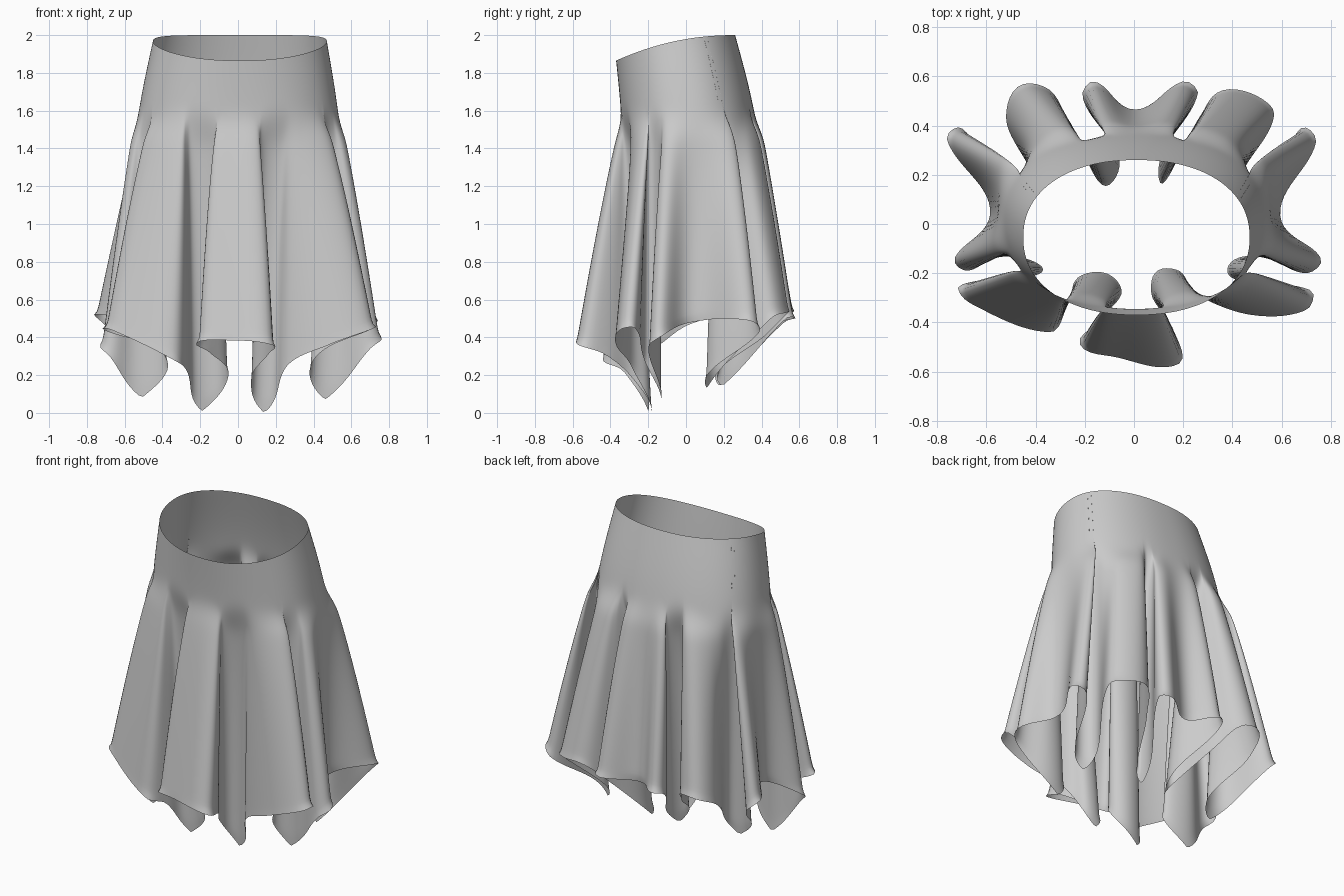
import bpy, bmesh, math
from mathutils import Vector

if "Cube" in bpy.data.objects:
    bpy.data.objects.remove(bpy.data.objects["Cube"])

# Hem line control points, counter-clockwise from the front left corner
HEM = [(-.22,-.49,.37),(-.08,-.54,.385),(.18,-.57,.36),(.16,-.43,.31),(.07,-.28,.18),(.14,-.18,.0),
       (.26,-.29,.25),(.48,-.37,.36),(.7,-.35,.44),(.72,-.27,.45),(.40,-.22,.28),(.46,-.13,.07),
       (.7,-.2,.34),(.76,-.14,.4),(.59,.03,.48),(.74,.33,.49),(.68,.39,.43),(.47,.11,.13),
       (.57,.45,.5),(.48,.53,.53),(.35,.54,.53),(.27,.44,.43),(.1,.19,.14),(.26,.53,.5),
       (.2,.58,.5),(.0,.46,.48),(-.16,.58,.5),(-.21,.52,.48),(-.08,.18,.14),(-.27,.43,.43),
       (-.35,.55,.53),(-.47,.56,.53),(-.52,.43,.46),(-.46,.12,.14),(-.7,.39,.46),(-.76,.34,.52),
       (-.58,.05,.48),(-.73,-.14,.36),(-.68,-.19,.3),(-.51,-.13,.08),(-.38,-.2,.29),(-.71,-.25,.44),
       (-.67,-.32,.44),(-.34,-.44,.28),(-.27,-.33,.22),(-.19,-.2,.01),(-.05,-.27,.2),(-.15,-.4,.32)]
N, ROWS = 440, 64


def smooth_loop(points, n):
    """Closed curve through the points, pointed in height, resampled evenly."""
    p = [Vector(q) for q in points]
    m = len(p)
    tan = [(p[(i + 1) % m] - p[i - 1]).normalized() for i in range(m)]
    dense = []
    for i in range(m):
        a, b = p[i], p[(i + 1) % m]
        d = (b - a).length * .34
        c1, c2 = a + tan[i] * d, b - tan[(i + 1) % m] * d
        for k in range(30):
            t = k / 30
            s = 1 - t
            q = a*s**3 + c1*3*s*s*t + c2*3*s*t*t + b*t**3
            if min(a.z, b.z) < .16:
                q.z = a.z * s + b.z * t
            dense.append(q)
    dense.append(dense[0])
    acc = [0]
    for a, b in zip(dense, dense[1:]):
        acc.append(acc[-1] + (b - a).length)
    out, j = [], 0
    for i in range(n):
        want = acc[-1] * i / n
        while acc[j + 1] < want:
            j += 1
        f = (want - acc[j]) / (acc[j + 1] - acc[j])
        out.append(dense[j].lerp(dense[j + 1], f))
    return out


def oval(a, cx, cy, rx, ry, e):
    """Point on a superellipse in direction a."""
    c, s = math.cos(a), math.sin(a)
    r = (abs(c / rx)**e + abs(s / ry)**e)**(-1 / e)
    return Vector((cx + c * r, cy + s * r))


hem = smooth_loop(HEM, N)

# Smoothed direction of each column, so the cloth gathers evenly at the hips
ang = [math.atan2(hem[0].y, hem[0].x)]
for q in hem[1:]:
    d = math.atan2(q.y, q.x) - ang[-1]
    ang.append(ang[-1] + (d + math.pi) % math.tau - math.pi)
W = 26
wts = [math.exp(-(k / 11)**2) for k in range(-W, W + 1)]
soft = []
for i in range(N):
    tot = sum(w * (ang[(i + k) % N] + math.tau * ((i + k) // N))
              for w, k in zip(wts, range(-W, W + 1)))
    soft.append(tot / sum(wts))

# Skirt: smooth yoke from waist to hip, folds growing down to the hem
bm = bmesh.new()
grid = []
for a, h in zip(soft, hem):
    waist = oval(a, .01, -.055, .46, .315, 2.2)
    hip = oval(a, 0, .025, .545, .36, 2.3)
    zw = 2 - .135 * max(0, (.26 - waist.y) / .63)**2.1
    target = Vector((h.x, h.y))
    out = hip.normalized()
    side = Vector((-out.y, out.x))
    power = .85 if target.length > hip.length else .6
    col = []
    for r in range(ROWS + 1):
        z = zw + (h.z - zw) * r / ROWS
        y = min(1, (zw - z) / (zw - 1.45))
        base = waist.lerp(hip, .6 * y + .4 * math.sin(y * math.pi / 2))
        s = max(0, (1.58 - z) / (1.58 - h.z))
        ease = min(1, s / .1)**.6
        move = target - base
        p = base + out * move.dot(out) * s**power * ease + side * move.dot(side) * s**.45
        col.append(bm.verts.new((p.x, p.y, z)))
    grid.append(col)
for i in range(N):
    a, b = grid[i], grid[(i + 1) % N]
    for r in range(ROWS):
        bm.faces.new((a[r], a[r + 1], b[r + 1], b[r]))

# Relax the cloth slightly, keeping waist and hem in place
inner = [v for v in bm.verts if not v.is_boundary]
for _ in range(8):
    bmesh.ops.smooth_vert(bm, verts=inner, factor=.5, use_axis_x=True, use_axis_y=True, use_axis_z=True)
for f in bm.faces:
    f.smooth = True
mesh = bpy.data.meshes.new("skirt")
bm.to_mesh(mesh)
bm.free()
bpy.context.collection.objects.link(bpy.data.objects.new("skirt", mesh))
